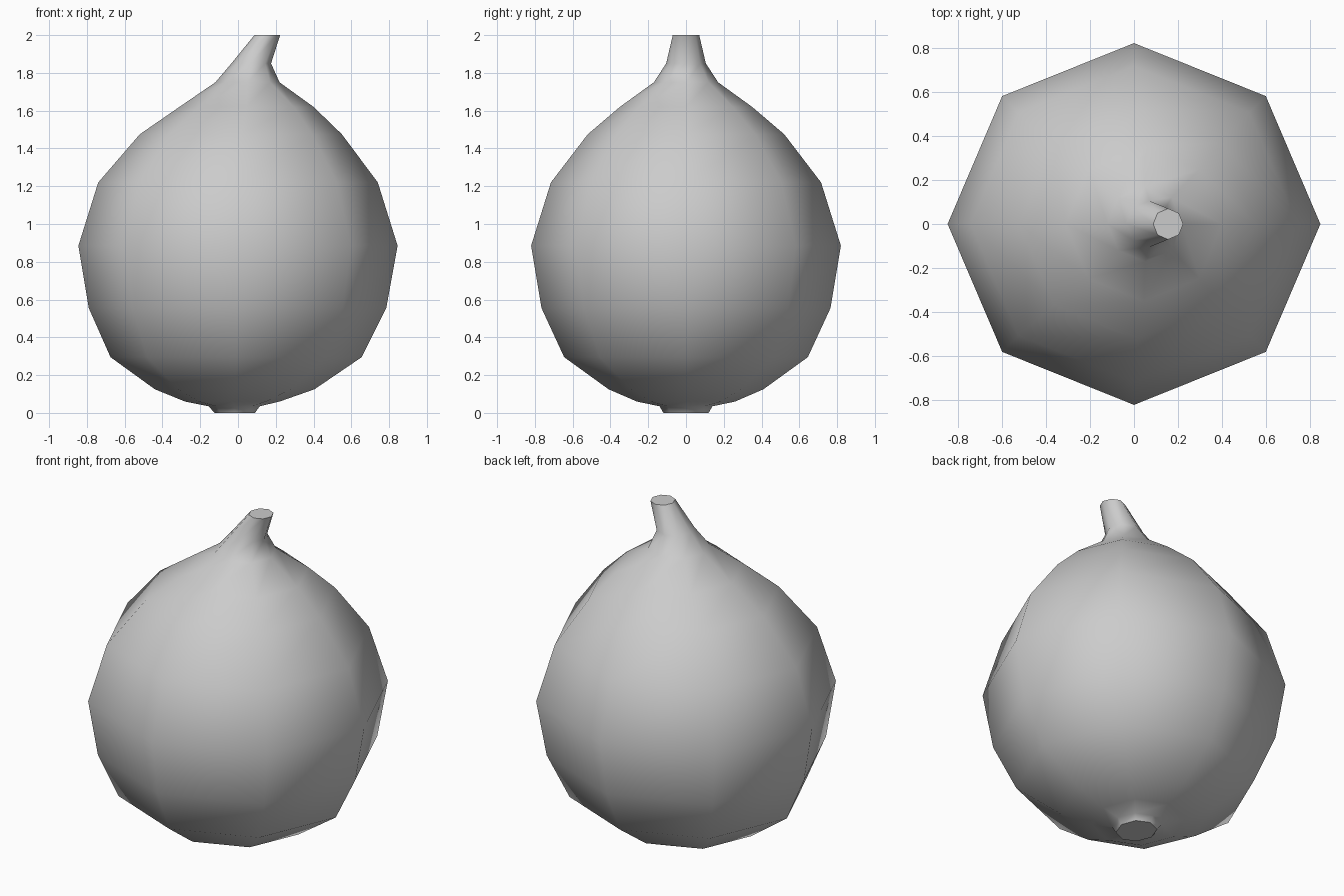
import bpy, bmesh, math

if "Cube" in bpy.data.objects:
    bpy.data.objects.remove(bpy.data.objects["Cube"])

SIDES = 8

# Fruit profile, bottom to top: z, left x, right x, half depth in y
PROFILE = [
    (0.00, -0.125, 0.09, 0.12),     # blossom end
    (0.035, -0.155, 0.115, 0.14),
    (0.06, -0.28, 0.22, 0.26),
    (0.125, -0.44, 0.405, 0.41),
    (0.295, -0.675, 0.655, 0.645),
    (0.555, -0.79, 0.785, 0.765),
    (0.885, -0.845, 0.845, 0.82),   # widest ring
    (1.22, -0.74, 0.74, 0.715),
    (1.475, -0.52, 0.55, 0.52),
    (1.62, -0.31, 0.40, 0.35),
    (1.75, -0.12, 0.22, 0.17),      # neck
    (1.85, -0.035, 0.175, 0.105),
    (2.00, 0.087, 0.223, 0.07),     # cut stem tip
]


def add_ring(bm, z, left, right, depth):
    cx, rx = (left + right) / 2, (right - left) / 2
    return [bm.verts.new((cx + rx * math.cos(math.tau * i / SIDES),
                          depth * math.sin(math.tau * i / SIDES), z))
            for i in range(SIDES)]


# Fruit and its leaning stem, lofted as one skin
bm = bmesh.new()
rings = [add_ring(bm, *row) for row in PROFILE]
for low, high in zip(rings, rings[1:]):
    for i in range(SIDES):
        j = (i + 1) % SIDES
        bm.faces.new((low[i], low[j], high[j], high[i]))
caps = [bm.faces.new(rings[0][::-1]), bm.faces.new(rings[-1])]

# Smooth skin with crisp cap rims
for face in bm.faces:
    face.smooth = True
for cap in caps:
    for edge in cap.edges:
        edge.smooth = False

mesh = bpy.data.meshes.new("fruit_with_stem")
bm.to_mesh(mesh)
bm.free()
fruit = bpy.data.objects.new("fruit_with_stem", mesh)
bpy.context.collection.objects.link(fruit)
